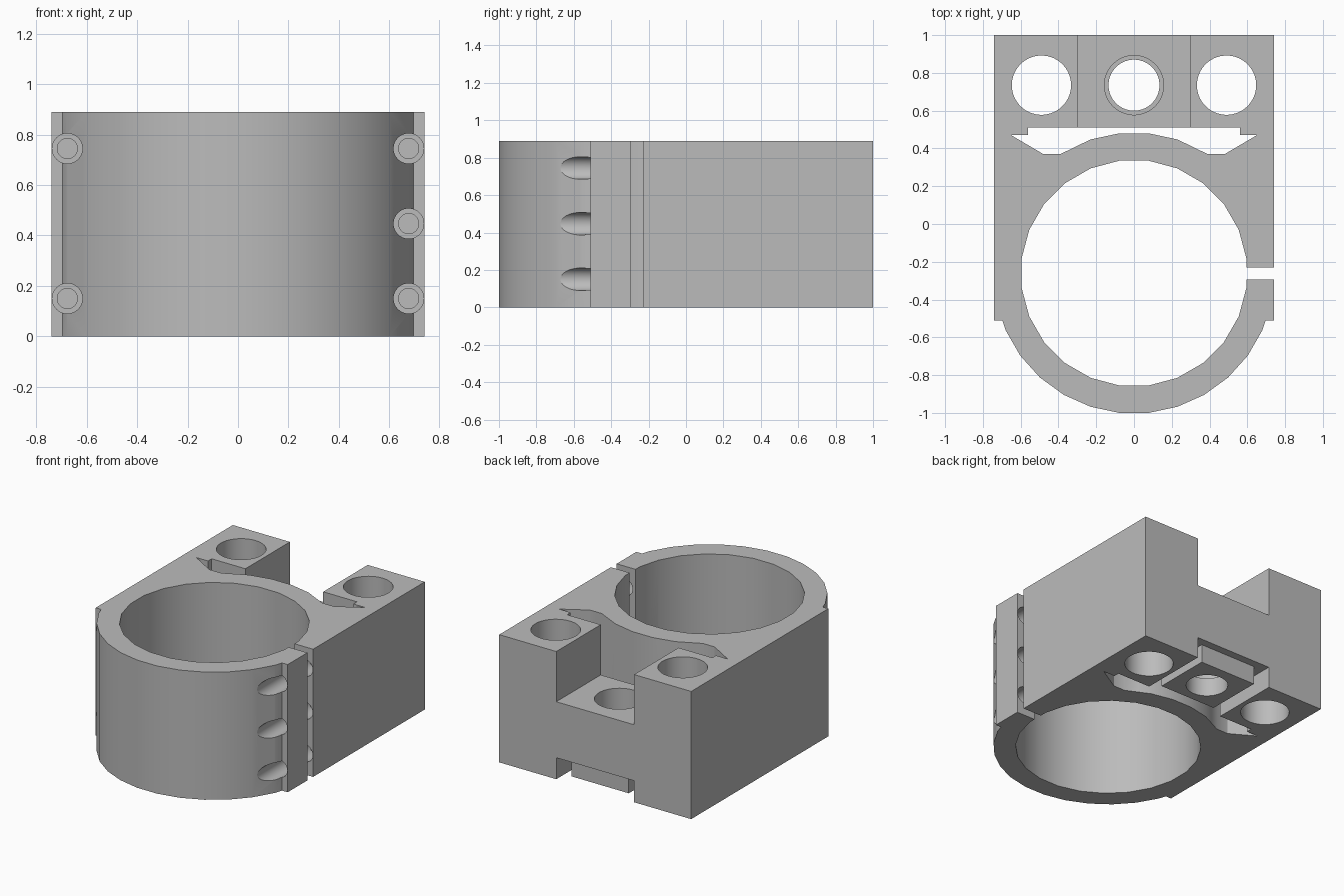
import bpy, bmesh, math
from mathutils import Matrix, Vector

cube = bpy.data.objects.get("Cube")
if cube:
    bpy.data.objects.remove(cube, do_unlink=True)

HEIGHT = 0.89
RING_Y = -0.26
HOLE_Y = 0.735

grey = bpy.data.materials.new("light_grey")
grey.use_nodes = True
grey.diffuse_color = (0.5, 0.5, 0.5, 1)
grey.node_tree.nodes["Principled BSDF"].inputs["Base Color"].default_value = (0.5, 0.5, 0.5, 1)


def make_object(name, bm):
    bmesh.ops.recalc_face_normals(bm, faces=bm.faces)
    mesh = bpy.data.meshes.new(name)
    bm.to_mesh(mesh)
    bm.free()
    mesh.materials.append(grey)
    obj = bpy.data.objects.new(name, mesh)
    bpy.context.collection.objects.link(obj)
    return obj


def prism(name, outline, z0, z1):
    """Extrude a flat outline from z0 to z1."""
    bm = bmesh.new()
    face = bm.faces.new([bm.verts.new((x, y, z0)) for x, y in outline])
    top = bmesh.ops.extrude_face_region(bm, geom=[face])["geom"]
    verts = [v for v in top if isinstance(v, bmesh.types.BMVert)]
    bmesh.ops.translate(bm, verts=verts, vec=(0, 0, z1 - z0))
    return make_object(name, bm)


def box(name, x0, x1, y0, y1, z0, z1):
    return prism(name, [(x0, y0), (x1, y0), (x1, y1), (x0, y1)], z0, z1)


def cylinder_y(name, x, z, radius, y0, y1):
    """Round bar running along y."""
    bm = bmesh.new()
    place = Matrix.Translation((x, (y0 + y1) / 2, z)) @ Matrix.Rotation(math.pi / 2, 4, "X")
    bmesh.ops.create_cone(bm, cap_ends=True, segments=32, radius1=radius, radius2=radius,
                          depth=y1 - y0, matrix=place)
    return make_object(name, bm)


def circle(x, y, radius, count):
    """Points around a circle, with a flat side at the bottom."""
    step = math.tau / count
    return [(x + radius * math.sin((i + 0.5) * step), y - radius * math.cos((i + 0.5) * step))
            for i in range(count)]


def combine(target, tool, operation="DIFFERENCE"):
    """Apply a boolean and throw the tool away."""
    mod = target.modifiers.new("boolean", "BOOLEAN")
    mod.operation = operation
    mod.solver = "EXACT"
    mod.object = tool
    tool.hide_render = True
    bpy.context.view_layer.objects.active = target
    bpy.ops.object.modifier_apply(modifier=mod.name)
    bpy.data.objects.remove(tool, do_unlink=True)


def mirrored(half):
    """Close a right-hand half outline with its mirror image."""
    return half + [(-x, y) for x, y in reversed(half)]


# Clamp body: round nose with shoulders running into a square back
outer = circle(0, RING_Y, 0.744, 30)
nose = [p for p in outer if p[0] > 0 and p[1] < -0.51]
body = prism("clamp_body", mirrored(nose + [(0.697, -0.51), (0.74, -0.51), (0.74, 1)]), 0, HEIGHT)

# Main bore and the clamping slit on one side
combine(body, prism("bore_cutter", circle(0, RING_Y, 0.6, 24), -0.1, 1))
combine(body, box("slit_cutter", 0.5, 0.9, -0.293, -0.23, -0.1, 1))

# Gap between the ring and the back block
arc = [p for p in outer if p[0] > 0 and p[1] > 0.39]
gap = [(0.56, 0.51), (0.56, 0.47), (0.65, 0.47), (0.48, 0.37), (0.39, 0.37)]
combine(body, prism("gap_cutter", mirrored(gap + arc), -0.1, 1))

# Top notch and underside recess, with a square boss inside the recess
combine(body, box("notch_cutter", -0.3, 0.3, 0.495, 1.1, 0.54, 1))
combine(body, box("recess_cutter", -0.3, 0.3, 0.495, 1.1, -0.1, 0.15))
combine(body, box("boss", -0.22, 0.22, 0.54, 0.945, 0.02, 0.25), "UNION")

# Vertical holes: two plain, one stepped in the middle
for x in (-0.49, 0.49):
    combine(body, prism("side_hole_cutter", circle(x, HOLE_Y, 0.157, 48), -0.1, 1))
combine(body, prism("middle_hole_cutter", circle(0, HOLE_Y, 0.135, 48), -0.1, 1))
combine(body, prism("counterbore_cutter", circle(0, HOLE_Y, 0.157, 48), 0.15, 1))

# Stepped screw holes entering from the front
for x, heights in ((0.677, (0.15, 0.447, 0.745)), (-0.677, (0.15, 0.745))):
    for z in heights:
        combine(body, cylinder_y("screw_cutter", x, z, 0.06, -1.1, -0.1))
        combine(body, cylinder_y("pilot_cutter", x, z, 0.04, -0.2, 0.2))

# Smooth curved walls, sharp edges
bpy.ops.object.select_all(action="DESELECT")
body.select_set(True)
bpy.context.view_layer.objects.active = body
bpy.ops.object.shade_smooth_by_angle(angle=math.radians(30))
